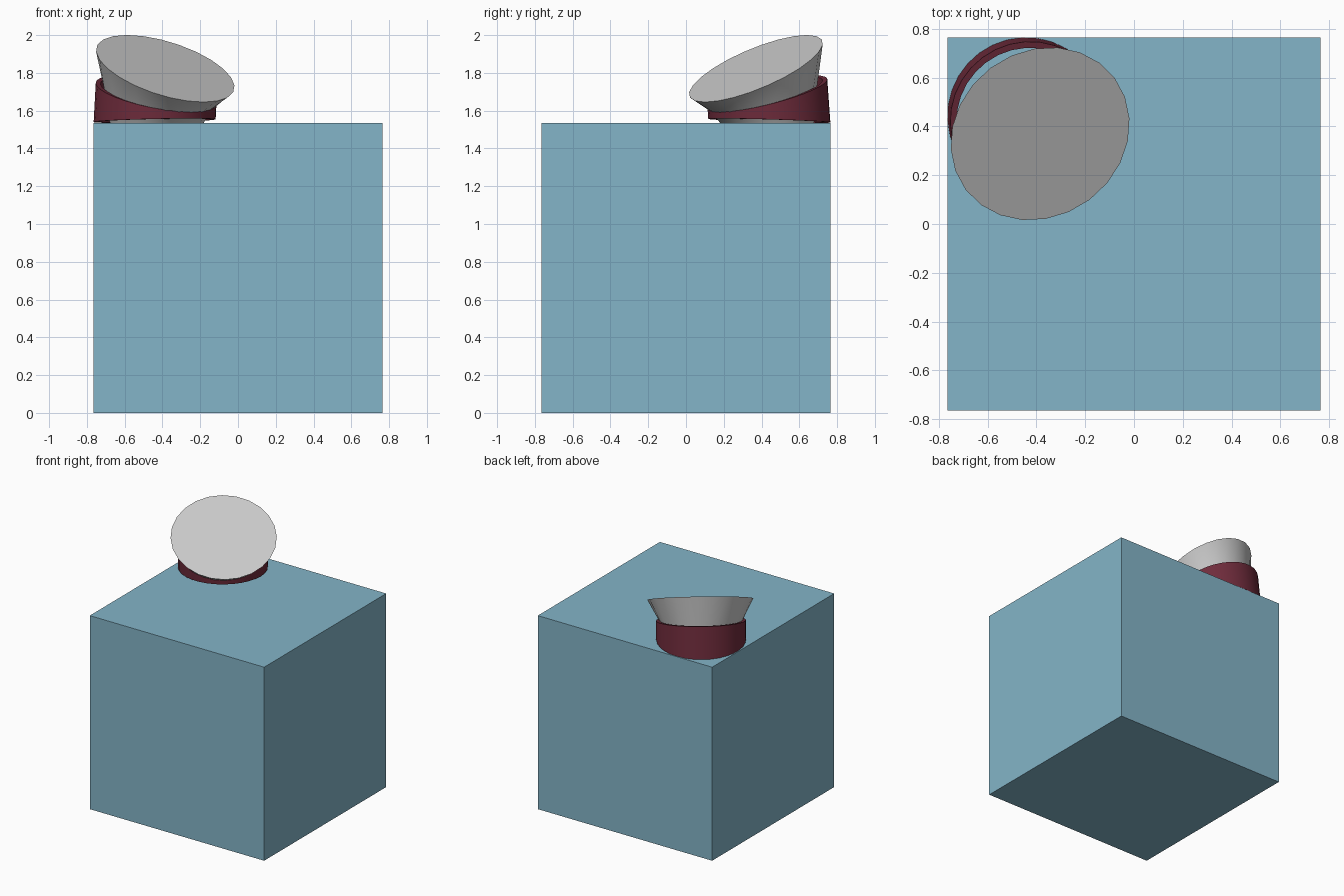
import bpy, bmesh
from math import sin, cos, pi, radians
from mathutils import Vector

if "Cube" in bpy.data.objects:
    bpy.data.objects.remove(bpy.data.objects["Cube"])

# Everything on top leans towards this horizontal direction (front right)
LEAN = Vector((0.6, -0.8, 0))
TOP = 1.535


def material(name, color):
    m = bpy.data.materials.new(name)
    m.diffuse_color = (*color, 1)
    m.use_nodes = True
    m.node_tree.nodes["Principled BSDF"].inputs["Base Color"].default_value = m.diffuse_color
    return m


def ring(center, radius, n, tilt=0.0):
    """Circle whose normal is tilted by the given angle towards LEAN."""
    u = LEAN * cos(tilt) - Vector((0, 0, sin(tilt)))
    v = Vector((0, 0, 1)).cross(LEAN)
    return [Vector(center) + radius * (u * cos(2 * pi * i / n) + v * sin(2 * pi * i / n))
            for i in range(n)]


def loft(name, rings, closed=False, mat=None):
    """Skin a stack of rings; cap the ends, or join last to first if closed."""
    bm = bmesh.new()
    vs = [[bm.verts.new(p) for p in r] for r in rings]
    pairs = list(zip(vs, vs[1:])) + ([(vs[-1], vs[0])] if closed else [])
    for a, b in pairs:
        for i in range(len(a)):
            j = (i + 1) % len(a)
            bm.faces.new((a[i], a[j], b[j], b[i]))
    if not closed:
        bm.faces.new(vs[0][::-1])
        bm.faces.new(vs[-1])
    bmesh.ops.recalc_face_normals(bm, faces=bm.faces)
    me = bpy.data.meshes.new(name)
    bm.to_mesh(me)
    bm.free()
    ob = bpy.data.objects.new(name, me)
    bpy.context.collection.objects.link(ob)
    if mat:
        me.materials.append(mat)
    bpy.ops.object.select_all(action='DESELECT')
    ob.select_set(True)
    bpy.context.view_layer.objects.active = ob
    bpy.ops.object.shade_smooth_by_angle(angle=radians(35))
    return ob


# Base cube
bpy.ops.mesh.primitive_cube_add(size=1, location=(0, 0, TOP / 2))
base = bpy.context.object
base.name = "base_block"
base.scale = (1.53, 1.53, TOP)
base.data.materials.append(material("blue", (0.23, 0.46, 0.58)))

# Flared plug: flat foot on the block, wide tilted disc on top
loft("flared_plug", [ring((-0.43, 0.43, TOP), 0.25, 24),
                     ring((-0.415, 0.405, 1.66), 0.293, 24, radians(13)),
                     ring((-0.385, 0.37, 1.823), 0.382, 24, radians(27.7))])


# Collar: leaning tube, low at the front and high at the back
def collar_ring(radius, z, slope):
    pts = ring((-0.442, 0.442, 0), radius, 32)
    for p in pts:
        t = (p - Vector((-0.442, 0.442, 0))).dot(LEAN)
        p.z = z + slope * t
        p += LEAN * 0.09 * (p.z - TOP)
    return pts


loft("collar", [collar_ring(0.323, 1.547, 0.037), collar_ring(0.323, 1.69, -0.3),
                collar_ring(0.297, 1.69, -0.3), collar_ring(0.297, 1.547, 0.037)],
     closed=True, mat=material("maroon", (0.16, 0.025, 0.045)))
